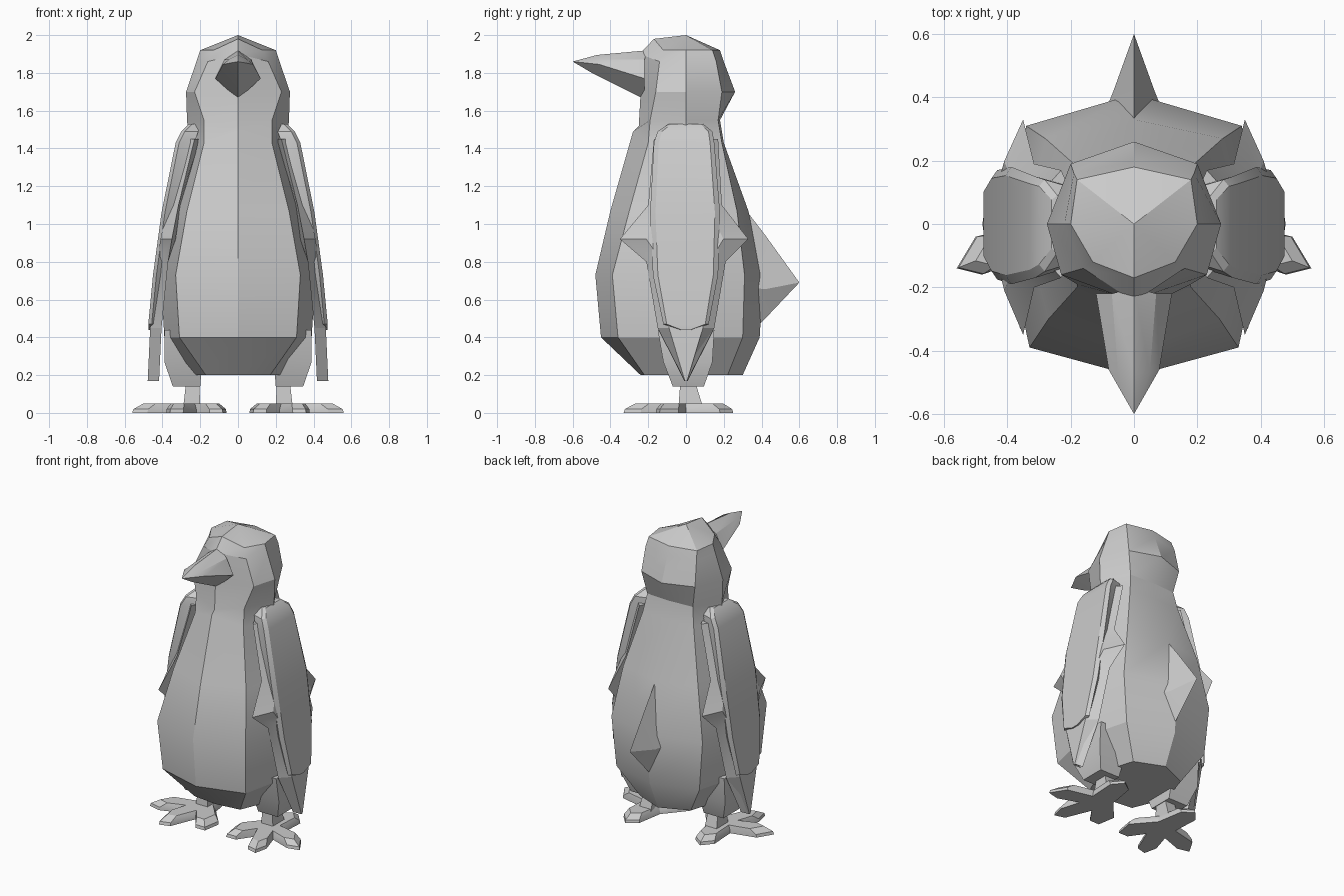
import bpy
import bmesh
import math

default_cube = bpy.data.objects.get("Cube")
if default_cube:
    bpy.data.objects.remove(default_cube, do_unlink=True)

GREY = (0.6, 0.6, 0.6, 1.0)
grey = bpy.data.materials.new("plain grey")
grey.use_nodes = True
grey.diffuse_color = GREY
for node in grey.node_tree.nodes:
    if node.type == "BSDF_PRINCIPLED":
        node.inputs["Base Color"].default_value = GREY
        node.inputs["Roughness"].default_value = 0.8


def finish(name, bm):
    """Turn a bmesh into a shaded object."""
    bmesh.ops.recalc_face_normals(bm, faces=bm.faces)
    mesh = bpy.data.meshes.new(name)
    bm.to_mesh(mesh)
    bm.free()
    mesh.materials.append(grey)
    obj = bpy.data.objects.new(name, mesh)
    bpy.context.collection.objects.link(obj)
    bpy.ops.object.select_all(action="DESELECT")
    obj.select_set(True)
    bpy.context.view_layer.objects.active = obj
    bpy.ops.object.shade_smooth_by_angle(angle=math.radians(25))
    return obj


def loft(name, rings, apex=None, side=1):
    """Skin closed rings of points; cap the end or close it to an apex."""
    bm = bmesh.new()
    loops = [[bm.verts.new((side * x, y, z)) for x, y, z in ring] for ring in rings]
    count = len(loops[0])
    for low, high in zip(loops, loops[1:]):
        for i in range(count):
            j = (i + 1) % count
            bm.faces.new((low[i], low[j], high[j], high[i]))
    bm.faces.new(loops[0])
    if apex:
        tip = bm.verts.new((side * apex[0], apex[1], apex[2]))
        for i in range(count):
            bm.faces.new((loops[-1][i], loops[-1][(i + 1) % count], tip))
    else:
        bm.faces.new(loops[-1])
    return finish(name, bm)


def body_ring(z, front, corner, flank, rear, back, lift=0.0):
    """Eight-sided symmetric ring; lift raises the front centre point."""
    half = [corner, flank, rear]
    ring = [(0, front, z + lift)]
    ring += [(x, y, z) for x, y in half]
    ring += [(0, back, z)]
    ring += [(-x, y, z) for x, y in reversed(half)]
    return ring


def blade_rings(rows, k, drop):
    """Six-sided thin sections: z, front y, back y, outer x, thickness."""
    rings = []
    for z, f, b, x, t in rows:
        rings.append([(x, k * b, z), (x - drop, b, z), (x - t, k * b, z),
                      (x - t, k * f, z), (x - drop, f, z), (x, k * f, z)])
    return rings


def box_ring(x0, x1, y0, y1, z):
    return [(x0, y0, z), (x1, y0, z), (x1, y1, z), (x0, y1, z)]


# Body, neck and head in one skin
loft("body_and_head", [
    body_ring(0.20, -0.24, (0.17, -0.22), (0.26, 0), (0.19, 0.22), 0.30),
    body_ring(0.40, -0.45, (0.31, -0.36), (0.39, 0), (0.31, 0.30), 0.39),
    body_ring(0.73, -0.48, (0.33, -0.39), (0.41, -0.02), (0.34, 0.31), 0.41),
    body_ring(1.07, -0.40, (0.27, -0.30), (0.35, 0), (0.28, 0.27), 0.33),
    body_ring(1.43, -0.28, (0.18, -0.20), (0.26, 0), (0.19, 0.19), 0.20, 0.06),
    body_ring(1.55, -0.25, (0.18, -0.19), (0.27, 0), (0.17, 0.17), 0.18, -0.03),
    body_ring(1.70, -0.24, (0.23, -0.16), (0.275, 0), (0.20, 0.19), 0.26),
    body_ring(1.86, -0.245, (0.16, -0.14), (0.22, 0), (0.19, 0.16), 0.20, 0.04),
    body_ring(1.92, -0.17, (0.13, -0.12), (0.20, 0), (0.18, 0.14), 0.18, 0.06),
], apex=(0, 0, 2.0))

# Beak with a ridged top and flat-sided underside
loft("beak", [
    [(0, -0.20, 1.92), (0.07, -0.22, 1.87), (0.12, -0.22, 1.77),
     (0, -0.22, 1.66), (-0.12, -0.22, 1.77), (-0.07, -0.22, 1.87)],
    [(0, -0.47, 1.895), (0.05, -0.47, 1.87), (0.08, -0.46, 1.845),
     (0, -0.49, 1.795), (-0.08, -0.46, 1.845), (-0.05, -0.47, 1.87)],
], apex=(0, -0.60, 1.86))

# Tail: a pointed wedge on the back
loft("tail", [
    [(0, 0.32, 1.07), (0.085, 0.37, 0.66), (0, 0.39, 0.47), (-0.085, 0.37, 0.66)],
    [(0, 0.42, 0.94), (0.065, 0.42, 0.655), (0, 0.42, 0.50), (-0.065, 0.42, 0.655)],
], apex=(0, 0.60, 0.69))

# Flippers: an outer plate over a pointed under-feather
PLATE = blade_rings([
    (1.53, -0.09, 0.09, 0.26, 0.05),
    (1.49, -0.15, 0.14, 0.30, 0.09),
    (1.43, -0.17, 0.15, 0.33, 0.10),
    (1.06, -0.19, 0.18, 0.405, 0.06),
    (0.73, -0.175, 0.17, 0.45, 0.05),
    (0.47, -0.12, 0.12, 0.475, 0.03),
    (0.44, -0.03, 0.03, 0.475, 0.025),
], 0.85, 0.018)
FEATHER = blade_rings([
    (1.45, -0.17, 0.17, 0.29, 0.09),
    (1.10, -0.20, 0.19, 0.375, 0.07),
    (0.92, -0.35, 0.33, 0.41, 0.08),
    (0.80, -0.21, 0.21, 0.43, 0.06),
    (0.45, -0.15, 0.15, 0.465, 0.05),
    (0.17, -0.01, 0.01, 0.478, 0.01),
], 0.6, 0.06)

# Foot outline: inner, middle and outer toes, then the heel
FOOT = [(0.18, 0.02), (0.06, -0.12), (0.08, -0.24), (0.15, -0.24),
        (0.22, -0.14), (0.29, -0.31), (0.36, -0.33), (0.38, -0.24),
        (0.34, -0.11), (0.48, -0.16), (0.56, -0.14), (0.50, -0.04),
        (0.33, 0.0), (0.34, 0.18), (0.28, 0.25), (0.21, 0.20)]
ANKLE = (0.26, -0.02)


def foot_ring(scale, z):
    ax, ay = ANKLE
    return [(ax + (x - ax) * scale, ay + (y - ay) * scale, z) for x, y in FOOT]


for label, side in (("left", 1), ("right", -1)):
    loft(label + "_flipper", PLATE, side=side)
    loft(label + "_under_feather", FEATHER, side=side)
    # Thigh tapering into a slim ankle
    loft(label + "_thigh", [
        box_ring(0.20, 0.39, -0.15, 0.15, 0.44),
        box_ring(0.19, 0.39, -0.12, 0.14, 0.27),
        box_ring(0.20, 0.345, -0.07, 0.095, 0.14),
    ], side=side)
    loft(label + "_ankle", [
        box_ring(0.205, 0.275, -0.03, 0.05, 0.16),
        box_ring(0.20, 0.29, -0.04, 0.09, 0.03),
    ], side=side)
    loft(label + "_foot", [
        foot_ring(1.0, 0.0), foot_ring(0.98, 0.02), foot_ring(0.8, 0.05),
    ], side=side)
